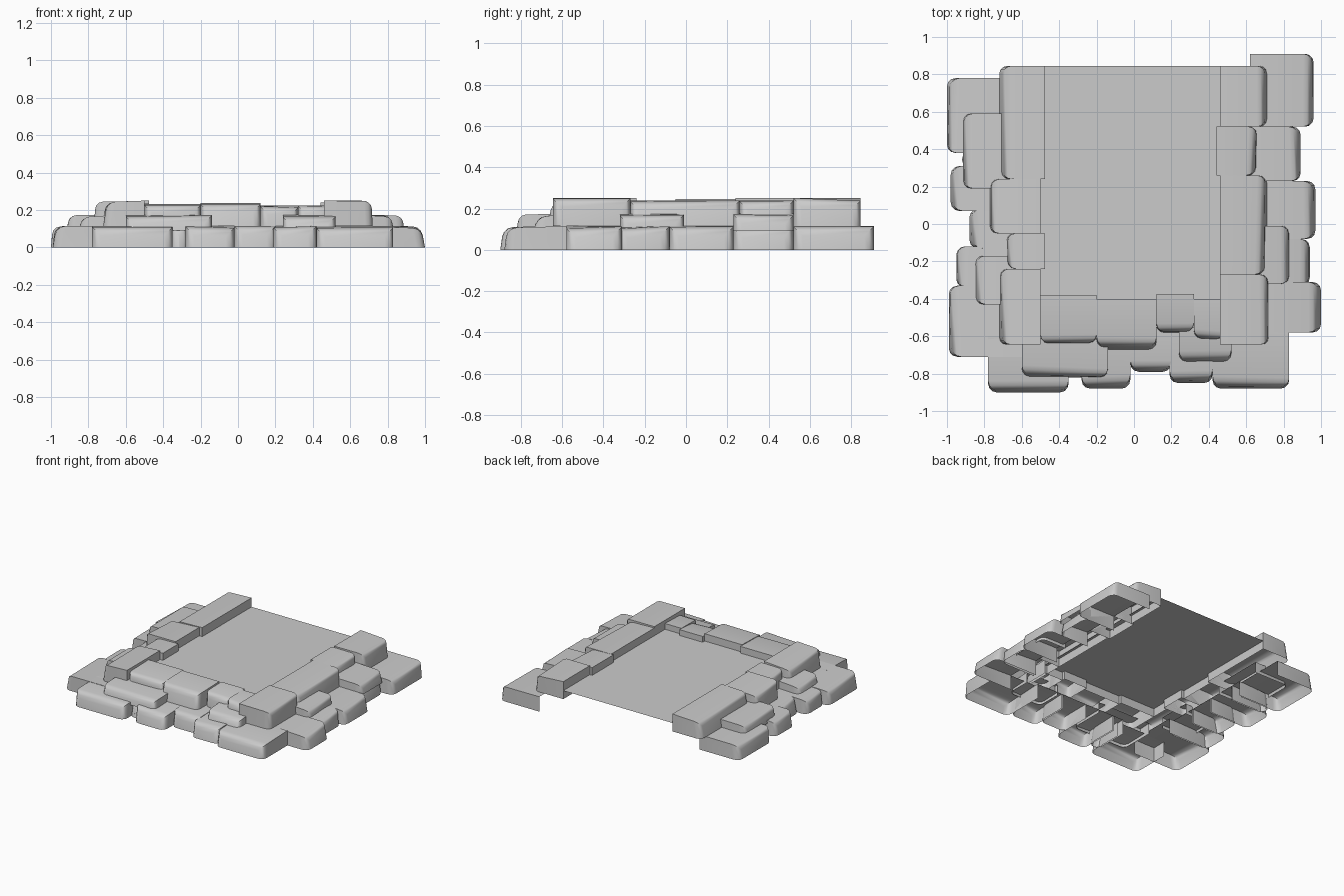
import bpy, bmesh, random
from mathutils import Vector

random.seed(4)
cube = bpy.data.objects.get("Cube")
if cube:
    bpy.data.objects.remove(cube, do_unlink=True)

stone_grey = bpy.data.materials.new("stone grey")
stone_grey.use_nodes = True
GREY = (0.6, 0.6, 0.6, 1)
stone_grey.diffuse_color = GREY
stone_grey.node_tree.nodes["Principled BSDF"].inputs["Base Color"].default_value = GREY

DIRS = {"L": Vector((-1, 0, 0)), "R": Vector((1, 0, 0)),
        "F": Vector((0, -1, 0)), "B": Vector((0, 1, 0))}


def finish(bm, name):
    mesh = bpy.data.meshes.new(name)
    bm.to_mesh(mesh)
    bm.free()
    mesh.materials.append(stone_grey)
    ob = bpy.data.objects.new(name, mesh)
    bpy.context.collection.objects.link(ob)
    bpy.ops.object.select_all(action="DESELECT")
    ob.select_set(True)
    bpy.context.view_layer.objects.active = ob
    bpy.ops.object.shade_smooth_by_angle(angle=0.7)


def stone(name, x0, x1, y0, y1, z0, z1, sides, round_size, keep_inner):
    """Hollow block, worn round on the outward sides and open underneath."""
    bm = bmesh.new()
    bmesh.ops.create_cube(bm, size=1)
    lo, hi = Vector((x0, y0, z0)), Vector((x1, y1, z1))
    for v in bm.verts:
        v.co = Vector([lo[i] if v.co[i] < 0 else hi[i] for i in range(3)])
    bm.normal_update()
    outs = [DIRS[s] for s in sides]

    def outward(f):
        return any(f.normal.dot(d) > 0.9 for d in outs)

    def inward(f):
        return any(f.normal.dot(d) < -0.9 for d in outs)

    worn = [e for e in bm.edges
            if any(outward(f) for f in e.link_faces)
            and not any(f.normal.z < -0.9 or inward(f) for f in e.link_faces)]
    # Side edges on the top and outer corners are worn, undersides are open
    removed = [f for f in bm.faces
               if f.normal.z < -0.9 or (inward(f) and not keep_inner)]
    worn_verts = {v for e in worn for v in e.verts}
    for v in worn_verts:
        if v.co.z > z1 - 0.01:
            lean = random.uniform(0.005, 0.025)
            for d in outs:
                if v.co.dot(d) > max(lo.dot(d), hi.dot(d)) - 0.01:
                    v.co -= d * lean
            v.co.z -= random.uniform(0, 0.015)
    bmesh.ops.delete(bm, geom=removed, context="FACES_ONLY")
    bmesh.ops.bevel(bm, geom=[e for e in worn if e.is_valid], offset=round_size,
                    offset_type="OFFSET", segments=3, profile=0.5,
                    affect="EDGES", clamp_overlap=True)
    finish(bm, name)


# Bottom course: x0, x1, y0, y1, outward sides
lower = [
    (.62, .96, .52, .91, "R"), (.62, .88, .23, .52, "R"), (.64, .97, -.08, .23, "R"),
    (.64, .94, -.33, -.08, "R"), (.64, 1.0, -.58, -.31, "R"),
    (.42, .83, -.88, -.58, "F"), (.19, .42, -.85, -.55, "F"), (-.02, .2, -.79, -.55, "F"),
    (-.28, -.02, -.88, -.55, "F"), (-.36, -.27, -.82, -.55, "F"), (-.78, -.35, -.9, -.6, "F"),
    (-.99, -.6, -.71, -.33, "L"), (-.95, -.64, -.34, -.12, "L"), (-.88, -.64, -.13, .08, "L"),
    (-.98, -.64, .07, .31, "L"), (-.92, -.64, .3, .39, "L"), (-1.0, -.66, .38, .78, "L"),
]
for i, (x0, x1, y0, y1, s) in enumerate(lower):
    stone(f"lower_stone_{i}", x0, x1, y0, y1, 0, .115, s, .045, False)

# Middle course
middle = [
    (.62, .89, .23, .52, "R"), (.62, .83, -.32, -.01, "R"),
    (.24, .52, -.74, -.55, "F"), (-.6, -.14, -.82, -.55, "F"),
    (-.85, -.62, -.43, -.17, "L"), (-.915, -.62, .19, .59, "L"),
]
for i, (x0, x1, y0, y1, s) in enumerate(middle):
    stone(f"middle_stone_{i}", x0, x1, y0, y1, .09, .175, s, .04, False)

# Rim course, with a top height each
rim = [
    (.46, .71, .52, .845, "R", .25), (.44, .66, .26, .52, "R", .24),
    (.46, .71, -.27, .26, "R", .24), (.46, .72, -.645, -.27, "R", .25),
    (.32, .48, -.62, -.4, "F", .225), (.12, .32, -.58, -.375, "F", .225),
    (-.2, .12, -.67, -.4, "F", .237), (-.5, -.2, -.64, -.38, "F", .232),
    (-.72, -.5, -.645, -.24, "L", .25), (-.68, -.475, -.24, -.05, "L", .235),
    (-.77, -.5, -.05, .24, "L", .245), (-.72, -.475, .24, .845, "L", .25),
]
for i, (x0, x1, y0, y1, s, top) in enumerate(rim):
    stone(f"rim_stone_{i}", x0, x1, y0, y1, .115, top, s, .04, True)

# Thin floor panel inside the rim
bm = bmesh.new()
corners = [bm.verts.new((x, y, .18)) for x, y in
           ((-.51, -.42), (.48, -.42), (.48, .845), (-.51, .845))]
bm.faces.new(corners)
finish(bm, "floor_panel")
